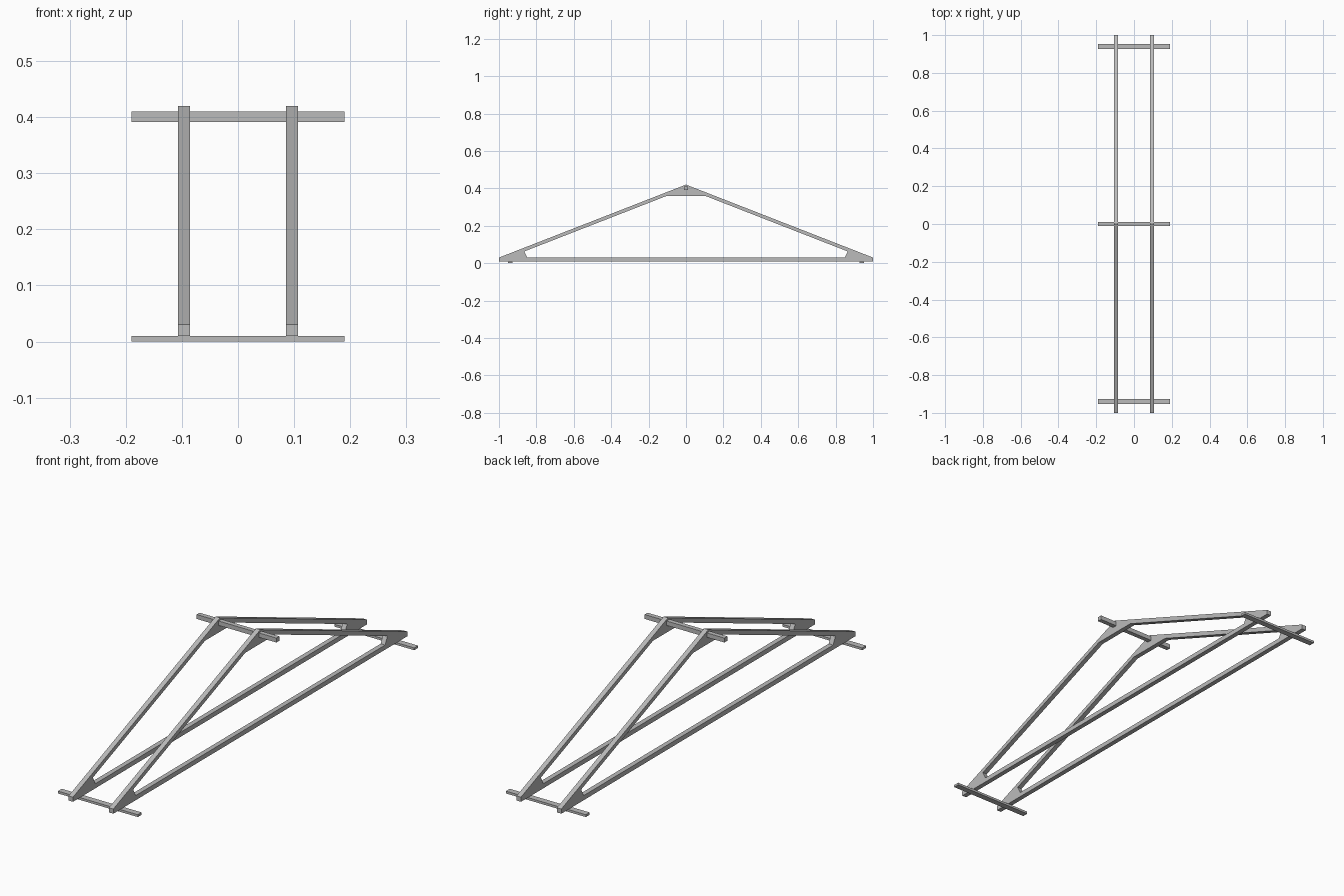
import bpy
import bmesh

cube = bpy.data.objects.get("Cube")
if cube:
    bpy.data.objects.remove(cube, do_unlink=True)

grey = bpy.data.materials.new("timber_grey")
grey.use_nodes = True
colour = (0.5, 0.5, 0.5, 1)
grey.diffuse_color = colour
grey.node_tree.nodes["Principled BSDF"].inputs["Base Color"].default_value = colour


def prism(name, profile, x, width):
    """Extrude a (y, z) profile along x, centred on x."""
    bm = bmesh.new()
    face = bm.faces.new([bm.verts.new((x - width / 2, y, z)) for y, z in profile])
    out = bmesh.ops.extrude_face_region(bm, geom=[face])
    moved = [v for v in out["geom"] if isinstance(v, bmesh.types.BMVert)]
    bmesh.ops.translate(bm, verts=moved, vec=(width, 0, 0))
    bmesh.ops.recalc_face_normals(bm, faces=bm.faces)
    mesh = bpy.data.meshes.new(name)
    bm.to_mesh(mesh)
    bm.free()
    mesh.materials.append(grey)
    bpy.context.collection.objects.link(bpy.data.objects.new(name, mesh))


def bar(name, y, depth, low, high, x, width):
    a, b = y - depth / 2, y + depth / 2
    prism(name, [(a, low), (b, low), (b, high), (a, high)], x, width)


# Main truss dimensions
PEAK, CHORD_TOP, CHORD_LOW = 0.42, 0.03, 0.01
SLOPE = PEAK - CHORD_TOP
UNDER = PEAK - 0.02
WOOD = 0.021
LENGTH = 0.38


def under(y):
    return UNDER - SLOPE * y


def under_y(z):
    return (UNDER - z) / SLOPE


# Two triangular trusses
for side, x in (("left", 0.096), ("right", -0.096)):
    bar(side + "_bottom_chord", 0, 2, CHORD_LOW, CHORD_TOP, x, WOOD)

    # Gusset under the peak
    low = 0.36
    y = under_y(low)
    prism(side + "_peak_gusset", [(0, UNDER), (-y, low), (y, low)], x, WOOD)

    for end, s in (("front", -1), ("back", 1)):
        # Sloping rafter
        foot = under_y(CHORD_TOP)
        prism(f"{side}_{end}_rafter",
              [(0, PEAK), (s, CHORD_TOP), (s * foot, CHORD_TOP), (0, UNDER)], x, WOOD)
        # Gusset in the heel corner
        prism(f"{side}_{end}_heel_gusset",
              [(s * foot, CHORD_TOP), (s * 0.848, CHORD_TOP),
               (s * 0.865, under(0.865))], x, WOOD)

# Cross battens under the heels
for end, s in (("front", -1), ("back", 1)):
    bar(end + "_batten", s * 0.94, 0.026, 0, CHORD_LOW, 0, LENGTH)

# Ridge beam of two stacked strips
bar("ridge_lower_strip", 0, 0.02, 0.391, 0.4, 0, LENGTH)
bar("ridge_upper_strip", 0, 0.02, 0.4, 0.41, 0, LENGTH)
